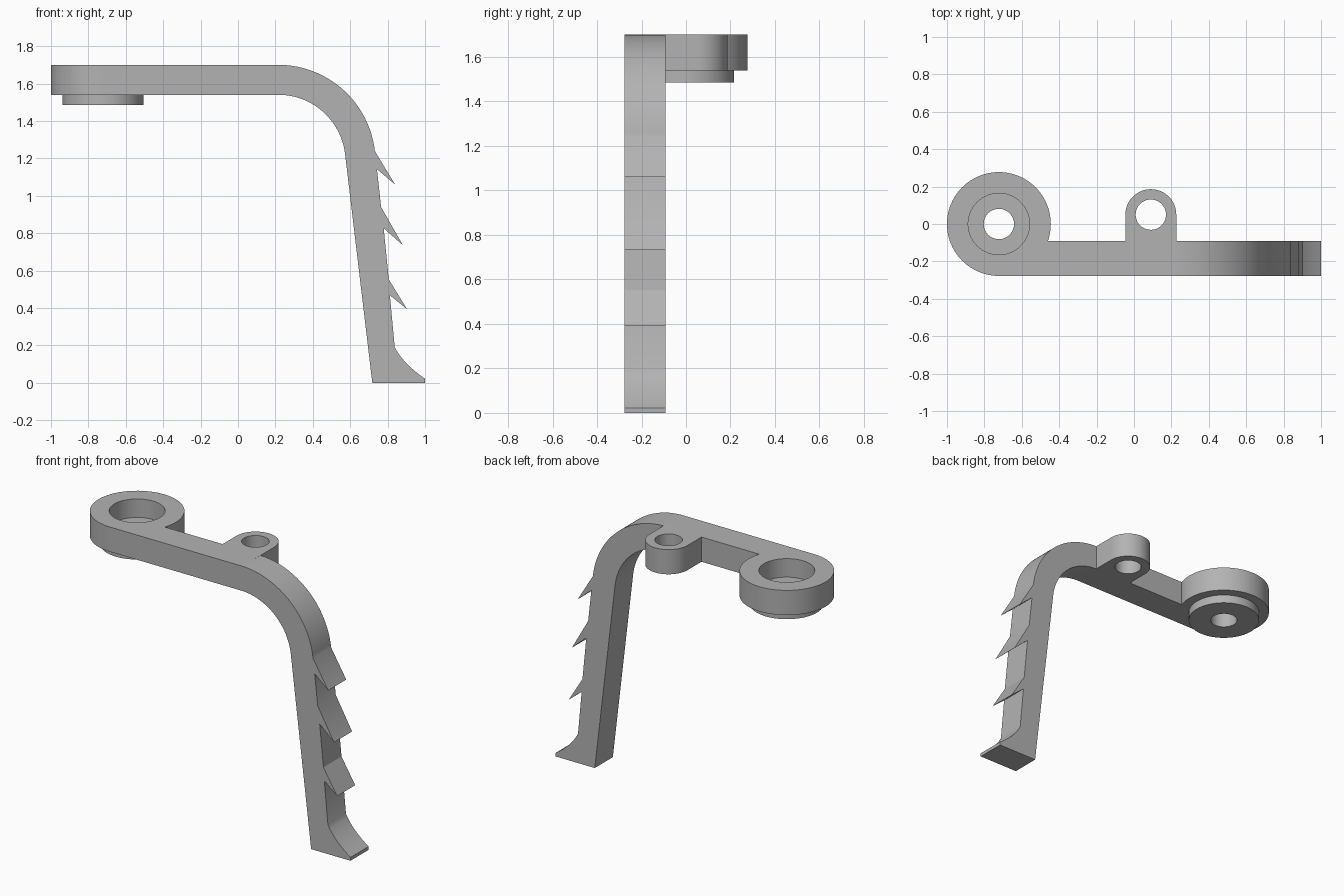
import bpy, bmesh
from math import sin, cos, pi, radians

cube = bpy.data.objects.get("Cube")
if cube:
    bpy.data.objects.remove(cube, do_unlink=True)

grey = bpy.data.materials.new("plain grey")
grey.use_nodes = True
colour = (0.45, 0.45, 0.45, 1)
grey.diffuse_color = colour
grey.node_tree.nodes["Principled BSDF"].inputs["Base Color"].default_value = colour

TOP, BOTTOM = 1.70, 1.54
FRONT, BACK = -0.277, -0.092
HUB = (-0.7225, 0)
LUG = (0.09, 0.05)


def prism(name, points, offset):
    """Extrude a closed 3D outline along an offset."""
    bm = bmesh.new()
    face = bm.faces.new([bm.verts.new(p) for p in points])
    grown = bmesh.ops.extrude_face_region(bm, geom=[face])["geom"]
    bmesh.ops.translate(bm, vec=offset,
                        verts=[v for v in grown if isinstance(v, bmesh.types.BMVert)])
    bmesh.ops.recalc_face_normals(bm, faces=bm.faces)
    mesh = bpy.data.meshes.new(name)
    bm.to_mesh(mesh)
    bm.free()
    mesh.materials.append(grey)
    obj = bpy.data.objects.new(name, mesh)
    bpy.context.collection.objects.link(obj)
    return obj


def arc(cx, cy, r, start, end, n):
    angles = [radians(start + (end - start) * i / n) for i in range(n + 1)]
    return [(cx + r * cos(a), cy + r * sin(a)) for a in angles]


def disc(name, centre, r, z0, z1, n=96):
    ring = arc(*centre, r, 0, 360, n)[:-1]
    return prism(name, [(x, y, z0) for x, y in ring], (0, 0, z1 - z0))


def combine(target, other, operation):
    mod = target.modifiers.new(operation.lower(), "BOOLEAN")
    mod.operation = operation
    mod.solver = "EXACT"
    mod.object = other
    bpy.context.view_layer.objects.active = target
    bpy.ops.object.modifier_apply(modifier=mod.name)
    bpy.data.objects.remove(other, do_unlink=True)


# Bent arm: straight bar, quarter bend, tapering leg with barbs and a flared foot
bend_x, outer_r = 0.215, 0.52
inner_r = outer_r - (TOP - BOTTOM)
bend_z = TOP - outer_r
profile = [(HUB[0], TOP)]
profile += arc(bend_x, bend_z, outer_r, 90, 6.5, 32)
profile += [(0.84, 1.06), (0.743, 1.142),
            (0.765, 0.94), (0.882, 0.735), (0.779, 0.826),
            (0.806, 0.553), (0.904, 0.393), (0.812, 0.468)]
a, b, c = (0.838, 0.19), (0.885, 0.1), (1.0, 0.022)
for i in range(9):
    t = i / 8
    profile.append(tuple((1 - t) ** 2 * p + 2 * t * (1 - t) * q + t * t * r
                         for p, q, r in zip(a, b, c)))
profile += [(1.0, 0), (0.718, 0)]
profile += arc(bend_x, bend_z, inner_r, 6.5, 90, 32)
profile.append((HUB[0], BOTTOM))
body = prism("barbed_arm", [(x, FRONT, z) for x, z in profile], (0, BACK - FRONT, 0))

# Large round hub and the small eyelet on the back of the bar
combine(body, disc("hub", HUB, 0.2775, BOTTOM, TOP), "UNION")
lug_r = 0.136
outline = arc(*LUG, lug_r, 0, 180, 48)
outline += [(LUG[0] - lug_r, BACK - 0.05), (LUG[0] + lug_r, BACK - 0.05)]
combine(body, prism("eyelet", [(x, y, BOTTOM) for x, y in outline],
                    (0, 0, TOP - BOTTOM)), "UNION")

# Stepped collar under the hub
combine(body, disc("collar", HUB, 0.2165, 1.485, 1.56), "UNION")

# Counterbore, through hole and eyelet hole
combine(body, disc("counterbore", HUB, 0.164, 1.58, 1.8), "DIFFERENCE")
combine(body, disc("hub_hole", HUB, 0.081, 1.4, 1.8, 64), "DIFFERENCE")
combine(body, disc("eyelet_hole", LUG, 0.081, 1.4, 1.8, 64), "DIFFERENCE")

# Smooth the curves and keep the edges crisp
bpy.ops.object.select_all(action="DESELECT")
body.select_set(True)
bpy.context.view_layer.objects.active = body
bpy.ops.object.shade_smooth_by_angle(angle=radians(25))
